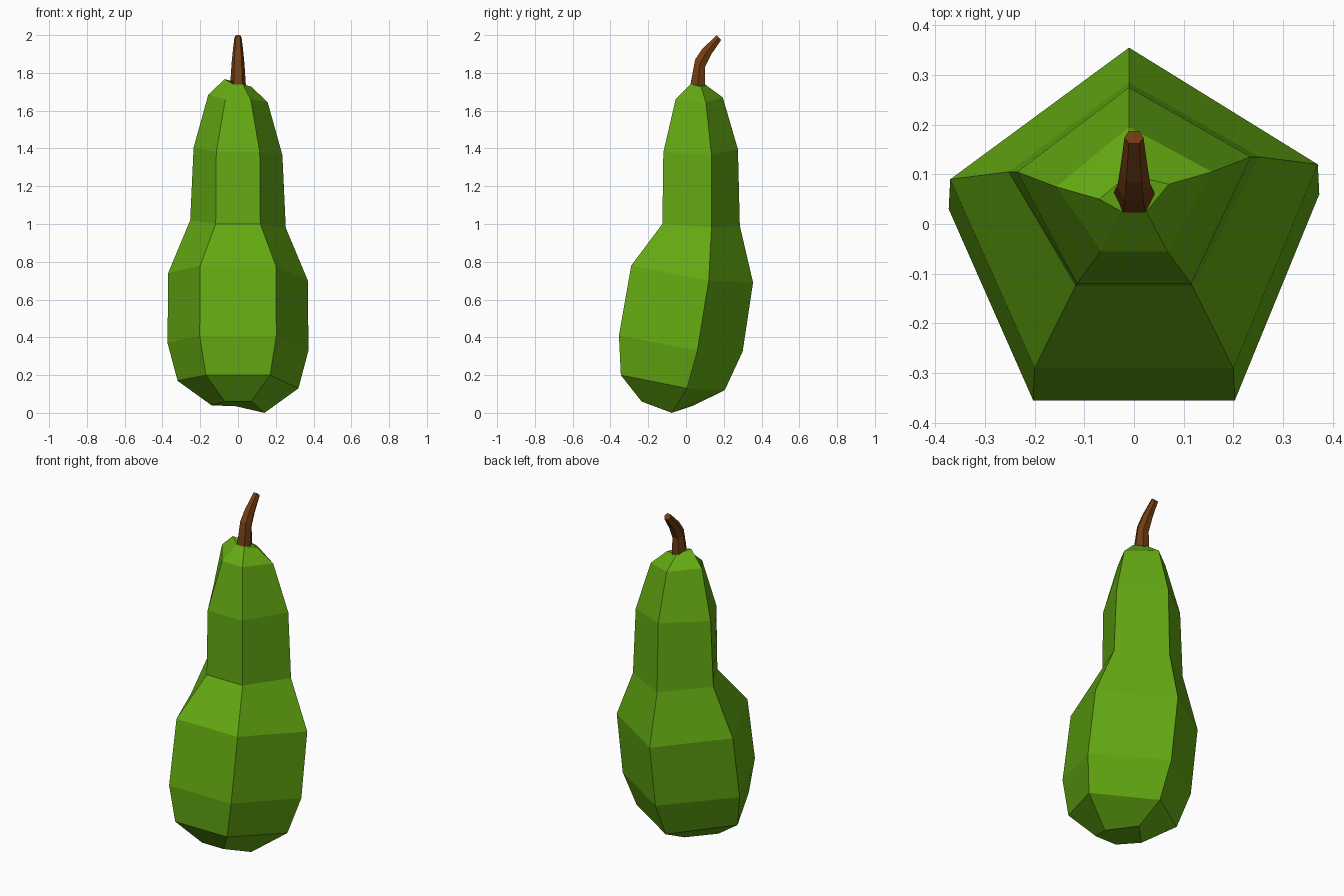
import bpy, bmesh

if "Cube" in bpy.data.objects:
    bpy.data.objects.remove(bpy.data.objects["Cube"])


def material(name, rgb):
    m = bpy.data.materials.new(name)
    m.diffuse_color = (*rgb, 1)
    m.use_nodes = True
    m.node_tree.nodes["Principled BSDF"].inputs["Base Color"].default_value = m.diffuse_color
    return m


def loft(name, rings, mat):
    """Skin a stack of closed rings, capped at both ends, flat shaded."""
    bm = bmesh.new()
    loops = [[bm.verts.new(p) for p in ring] for ring in rings]
    n = len(loops[0])
    for a, b in zip(loops, loops[1:]):
        for i in range(n):
            j = (i + 1) % n
            bm.faces.new((a[i], a[j], b[j], b[i]))
    bm.faces.new(loops[0][::-1])
    bm.faces.new(loops[-1])
    bmesh.ops.recalc_face_normals(bm, faces=bm.faces)
    me = bpy.data.meshes.new(name)
    bm.to_mesh(me)
    bm.free()
    me.materials.append(mat)
    ob = bpy.data.objects.new(name, me)
    bpy.context.collection.objects.link(ob)
    return ob


green = material("leaf green", (0.127, 0.40, 0.006))
brown = material("stem brown", (0.17, 0.048, 0.006))


# Gourd body: five-sided rings leaning slightly down to the right
def body_ring(front, side, back):
    fx, fy, fz = front
    sx, sy, sz = side
    dy, dz = 0.015, 0.02
    return [(-fx, fy, fz), (fx, fy, fz), (sx, sy + dy, sz - dz),
            (-0.01, *back), (-sx, sy - dy, sz + dz)]


# front corner (half width, y, z), side corner (half width, y, z), back (y, z)
body = [
    ((0.07, -0.235, 0.06), (0.14, -0.09, 0.02), (0.03, 0.035)),
    ((0.17, -0.345, 0.20), (0.32, -0.01, 0.15), (0.205, 0.12)),
    ((0.203, -0.355, 0.41), (0.373, 0.045, 0.35), (0.30, 0.325)),
    ((0.20, -0.29, 0.78), (0.37, 0.105, 0.72), (0.355, 0.69)),
    ((0.118, -0.125, 1.00), (0.253, 0.12, 1.00), (0.285, 0.99)),
    ((0.115, -0.12, 1.38), (0.235, 0.12, 1.385), (0.275, 1.395)),
    ((0.067, -0.055, 1.66), (0.157, 0.09, 1.665), (0.195, 1.67)),
    ((0.025, 0.025, 1.74), (0.07, 0.065, 1.747), (0.10, 1.74)),
]
loft("gourd_body", [body_ring(*r) for r in body], green)


# Stem: six-sided rings bending backwards
def stem_ring(w, front, back):
    mid = [(a + b) / 2 for a, b in zip(front, back)]
    h = w * 0.55
    return [(-h, *front), (h, *front), (w, *mid),
            (h, *back), (-h, *back), (-w, *mid)]


stem = [
    (0.042, (0.022, 1.73), (0.10, 1.73)),
    (0.034, (0.048, 1.87), (0.10, 1.83)),
    (0.028, (0.085, 1.925), (0.135, 1.90)),
    (0.019, (0.162, 2.00), (0.187, 1.975)),
]
loft("stem", [stem_ring(*r) for r in stem], brown)
